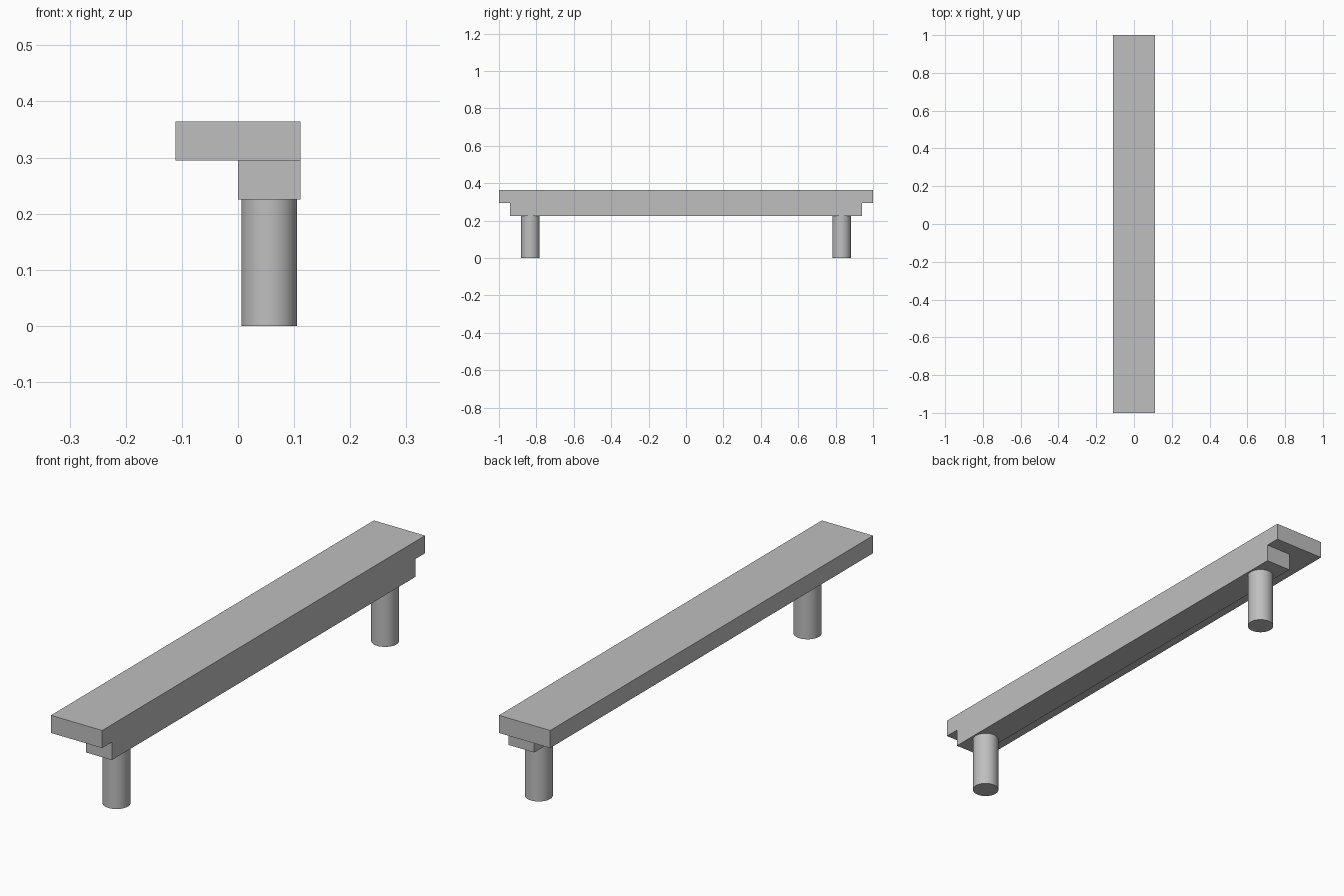
import bpy

cube = bpy.data.objects.get("Cube")
if cube:
    bpy.data.objects.remove(cube, do_unlink=True)

# Single plain grey
grey = bpy.data.materials.new("plain_grey")
grey.use_nodes = True
colour = (0.52, 0.52, 0.52, 1)
grey.diffuse_color = colour
grey.node_tree.nodes["Principled BSDF"].inputs["Base Color"].default_value = colour


def finish(name):
    obj = bpy.context.object
    obj.name = obj.data.name = name
    obj.data.materials.append(grey)
    return obj


def box(name, low, high):
    centre = [(a + b) / 2 for a, b in zip(low, high)]
    bpy.ops.mesh.primitive_cube_add(size=1, location=centre)
    obj = finish(name)
    obj.scale = [b - a for a, b in zip(low, high)]
    bpy.ops.object.transform_apply(location=False, rotation=False, scale=True)


BEAM_BOTTOM, BEAM_TOP, TOP = 0.225, 0.295, 0.364
HALF_WIDTH = 0.111

# Seat plank and the offset beam under its left half
box("seat_plank", (-HALF_WIDTH, -1, BEAM_TOP), (HALF_WIDTH, 1, TOP))
box("support_beam", (0, -0.94, BEAM_BOTTOM), (HALF_WIDTH, 0.94, BEAM_TOP))

# Round legs under the beam
for name, side in (("front_leg", -1), ("back_leg", 1)):
    bpy.ops.mesh.primitive_cylinder_add(
        vertices=48, radius=0.0495, depth=BEAM_BOTTOM,
        location=(HALF_WIDTH / 2, side * 0.832, BEAM_BOTTOM / 2))
    finish(name)
    bpy.ops.object.shade_smooth_by_angle()
